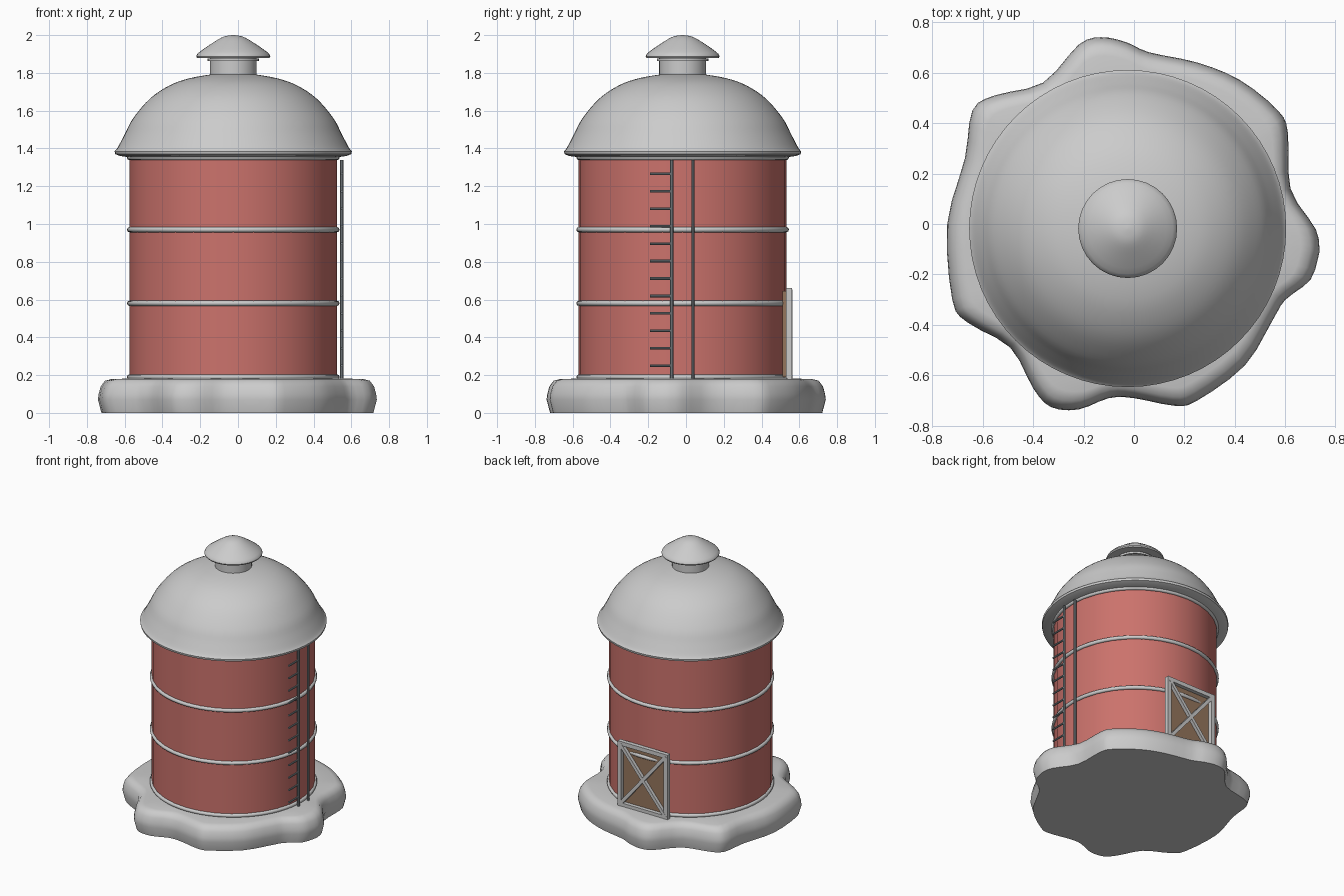
import bpy, bmesh, math
from mathutils import Vector, Matrix

if "Cube" in bpy.data.objects:
    bpy.data.objects.remove(bpy.data.objects["Cube"])

AXIS = Vector((-0.025, -0.018, 0))


def material(name, rgb):
    m = bpy.data.materials.new(name)
    m.use_nodes = True
    m.diffuse_color = (*rgb, 1)
    m.node_tree.nodes["Principled BSDF"].inputs["Base Color"].default_value = (*rgb, 1)
    return m


GREY = material("light grey", (0.6, 0.6, 0.6))
RED = material("barn red", (0.6, 0.17, 0.15))
STEEL = material("ladder steel", (0.25, 0.28, 0.3))
BROWN = material("door brown", (0.3, 0.18, 0.11))


def finish(bm, name, mat, smooth=40):
    bmesh.ops.recalc_face_normals(bm, faces=bm.faces)
    mesh = bpy.data.meshes.new(name)
    bm.to_mesh(mesh)
    bm.free()
    mesh.materials.append(mat)
    ob = bpy.data.objects.new(name, mesh)
    bpy.context.collection.objects.link(ob)
    if smooth:
        bpy.ops.object.select_all(action="DESELECT")
        ob.select_set(True)
        bpy.context.view_layer.objects.active = ob
        bpy.ops.object.shade_smooth_by_angle(angle=math.radians(smooth))
    return ob


def loft(bm, rings):
    """Skin closed rings of points and cap both ends."""
    loops = [[bm.verts.new(p) for p in ring] for ring in rings]
    n = len(loops[0])
    for a, b in zip(loops, loops[1:]):
        for i in range(n):
            j = (i + 1) % n
            bm.faces.new((a[i], a[j], b[j], b[i]))
    bm.faces.new(loops[0])
    bm.faces.new(loops[-1])


def ring(radius, z, n=64, ripple=0):
    return [AXIS + Vector((r * math.cos(t), r * math.sin(t), z))
            for i in range(n)
            for t in [math.tau * i / n]
            for r in [radius + ripple * (-1) ** i]]


def lathe(name, profile, mat, n=64, ripple=0):
    bm = bmesh.new()
    loft(bm, [ring(r, z, n, ripple) for r, z in profile])
    return finish(bm, name, mat)


def curve_points(points, steps):
    """Open Catmull-Rom curve through the points."""
    pts = [Vector(p) for p in points]
    ext = [pts[0]] + pts + [pts[-1]]
    out = []
    for a, b, c, d in zip(ext, ext[1:], ext[2:], ext[3:]):
        for s in range(steps):
            t = s / steps
            out.append(0.5 * (2 * b + (c - a) * t + (2 * a - 5 * b + 4 * c - d) * t * t
                              + (3 * b - a - 3 * c + d) * t ** 3))
    return out + [pts[-1]]


def rod(bm, a, b, radius, n=8):
    a, b = Vector(a), Vector(b)
    turn = (b - a).to_track_quat("Z", "Y").to_matrix().to_4x4()
    bmesh.ops.create_cone(bm, cap_ends=True, segments=n, radius1=radius, radius2=radius,
                          depth=(b - a).length,
                          matrix=Matrix.Translation((a + b) / 2) @ turn)


def bar(bm, a, b, width, depth):
    """Flat timber running between two points in the xz plane."""
    a, b = Vector(a), Vector(b)
    d = b - a
    mat = (Matrix.Translation((a + b) / 2) @ Matrix.Rotation(-math.atan2(d.z, d.x), 4, "Y")
           @ Matrix.Diagonal((d.length, depth, width, 1)))
    bmesh.ops.create_cube(bm, size=1, matrix=mat)


# Lumpy stone base, from one outline scaled at several heights
outline = [(.735, -.11), (.72, -.02), (.62, .14), (.61, .36), (.57, .45), (.42, .57),
           (.25, .64), (.06, .68), (-.03, .72), (-.13, .74), (-.22, .71), (-.36, .56),
           (-.55, .51), (-.64, .45), (-.67, .26), (-.74, 0), (-.72, -.3), (-.66, -.39),
           (-.49, -.49), (-.4, -.65), (-.33, -.725), (-.22, -.735), (-.1, -.69),
           (0, -.69), (.16, -.72), (.25, -.7), (.44, -.56), (.55, -.38), (.6, -.3),
           (.7, -.22), (.735, -.11)]
edge = curve_points(outline, 3)[:-1]
layers = [(.975, 0), (1, .07), (.995, .1), (.98, .14), (.95, .17), (.9, .18), (.7, .182)]
bm = bmesh.new()
loft(bm, [[Vector((p.x * s, p.y * s, z)) for p in edge] for s, z in layers])
finish(bm, "stone_base", GREY, 50)

# Ribbed round wall
lathe("silo_wall", [(.548, .17), (.548, 1.37)], RED, 64, .002)

# Metal hoops around the wall
for i, z in enumerate((.19, .58, .97, 1.352)):
    bm = bmesh.new()
    loops = []
    for k in range(8):
        t = math.tau * k / 8
        loops.append([bm.verts.new(p) for p in ring(.549 + .014 * math.cos(t), z + .014 * math.sin(t))])
    for k in range(8):
        a, b = loops[k], loops[(k + 1) % 8]
        for j in range(64):
            m = (j + 1) % 64
            bm.faces.new((a[j], a[m], b[m], b[j]))
    finish(bm, f"hoop_{i + 1}", GREY, 60)

# Bell-shaped roof with a flared rim
bell = curve_points([(.628, 1.385), (.612, 1.405), (.575, 1.475), (.53, 1.56), (.44, 1.665),
                     (.335, 1.735), (.23, 1.772), (.11, 1.793)], 4)
lathe("dome_roof", [(.54, 1.352), (.6, 1.36), (.625, 1.37)] + [tuple(p) for p in bell], GREY)

# Vent neck, collar and cap
lathe("vent_neck", [(.124, 1.77), (.124, 1.885)], GREY, 32)
lathe("vent_collar", [(.136, 1.862), (.136, 1.876)], GREY, 32)
cap = curve_points([(.196, 1.888), (.18, 1.91), (.1, 1.965), (.05, 1.992), (.005, 2)], 3)
lathe("vent_cap", [(.12, 1.882), (.192, 1.88)] + [tuple(p) for p in cap], GREY, 32)

# Ladder rails, with the rungs set off to one side
bm = bmesh.new()
for y in (-.075, .037):
    rod(bm, (.55, y, .17), (.55, y, 1.34), .009)
finish(bm, "ladder_rails", STEEL)
bm = bmesh.new()
for i in range(12):
    z = .25 + i * .0923
    rod(bm, (.55, -.19, z), (.55, -.075, z), .007)
finish(bm, "ladder_rungs", STEEL)

# Door on the back: panel, frame and crossed braces
LEFT, RIGHT, LOW, HIGH = .155, -.225, .19, .645
bm = bmesh.new()
bar(bm, (LEFT, .522, (LOW + HIGH) / 2), (RIGHT, .522, (LOW + HIGH) / 2), HIGH - LOW, .02)
finish(bm, "door_panel", BROWN, 0)

bm = bmesh.new()
for x in (LEFT, RIGHT):
    bar(bm, (x, .545, LOW - .015), (x, .545, HIGH + .015), .03, .032)
for z in (LOW, HIGH):
    bar(bm, (LEFT, .545, z), (RIGHT, .545, z), .03, .03)
finish(bm, "door_frame", GREY, 0)

bm = bmesh.new()
bar(bm, (LEFT, .552, LOW), (RIGHT, .552, HIGH), .024, .024)
bar(bm, (LEFT, .55, HIGH), (RIGHT, .55, LOW), .024, .024)
finish(bm, "door_braces", GREY, 0)
